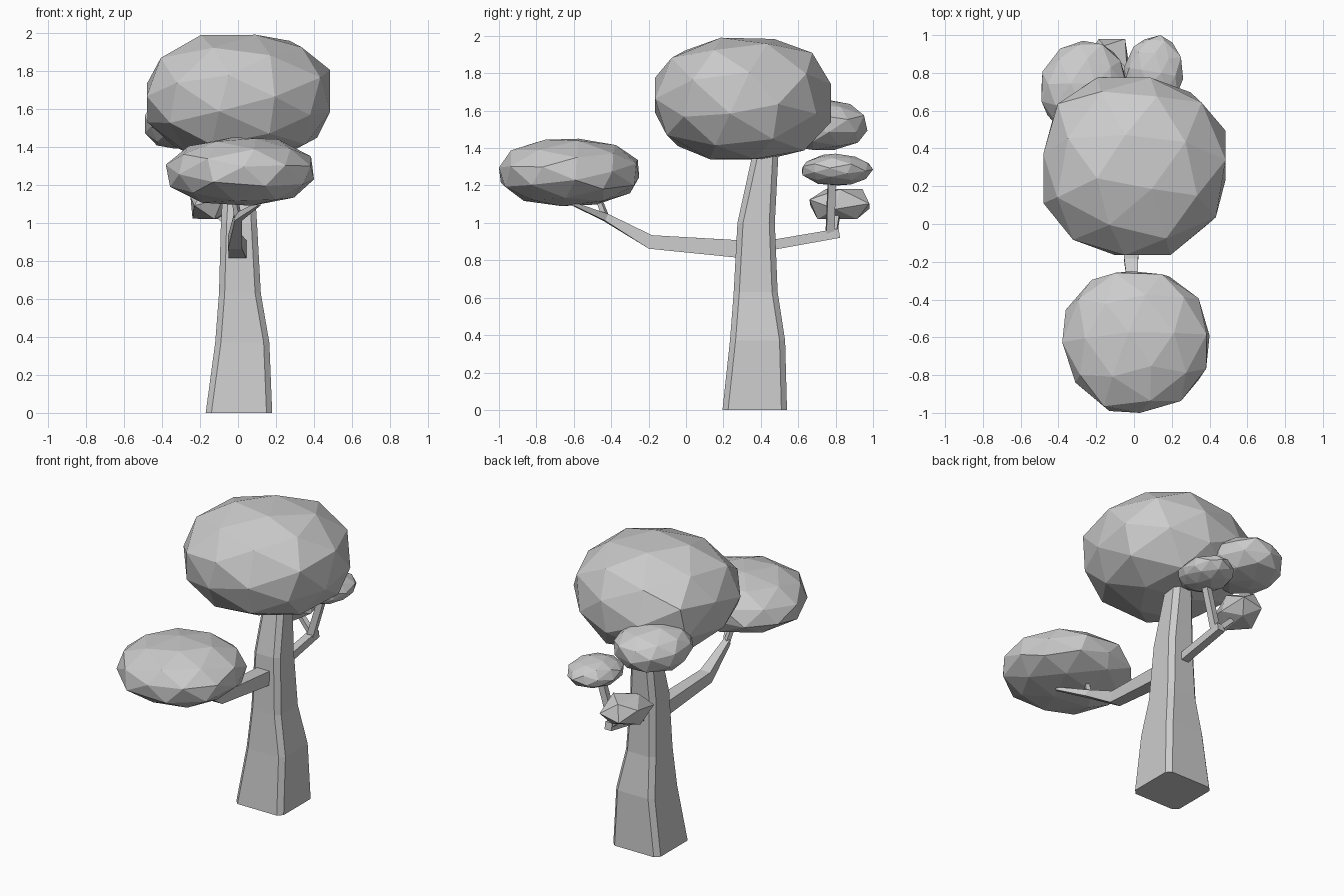
import bpy, bmesh, random
from mathutils import Vector, Euler

if "Cube" in bpy.data.objects:
    bpy.data.objects.remove(bpy.data.objects["Cube"])


def finish(bm, name):
    bmesh.ops.recalc_face_normals(bm, faces=bm.faces)
    mesh = bpy.data.meshes.new(name)
    bm.to_mesh(mesh)
    bm.free()
    obj = bpy.data.objects.new(name, mesh)
    bpy.context.collection.objects.link(obj)
    return obj


def loft(name, rings):
    """Closed skin through rings with equal point counts."""
    bm = bmesh.new()
    loops = [[bm.verts.new(p) for p in ring] for ring in rings]
    for a, b in zip(loops, loops[1:]):
        n = len(a)
        for i in range(n):
            bm.faces.new((a[i], a[(i + 1) % n], b[(i + 1) % n], b[i]))
    bm.faces.new(loops[0])
    bm.faces.new(loops[-1])
    return finish(bm, name)


def limb(name, path, radii):
    """Four-sided tapering branch along a path."""
    pts = [Vector(p) for p in path]
    rings = []
    for i, (p, r) in enumerate(zip(pts, radii)):
        d = (pts[min(i + 1, len(pts) - 1)] - pts[max(i - 1, 0)]).normalized()
        side = d.cross(Vector((0, 0, 1))).normalized()
        up = side.cross(d)
        rings.append([p + side * r * a + up * r * b
                      for a, b in ((-1, -1), (1, -1), (1, 1), (-1, 1))])
    return loft(name, rings)


def foliage(name, lo, hi, detail, seed, jitter=0.03, full=1.05):
    """Irregular faceted ball, slightly overfilled and flattened at its bounds."""
    rng = random.Random(seed)
    turn = Euler([rng.uniform(0, 3) for _ in range(3)]).to_matrix()
    bm = bmesh.new()
    bmesh.ops.create_icosphere(bm, subdivisions=detail, radius=1)
    for v in bm.verts:
        v.co = turn @ v.co + Vector([rng.uniform(-jitter, jitter) for _ in range(3)])
    for k in range(3):
        a = min(v.co[k] for v in bm.verts)
        b = max(v.co[k] for v in bm.verts)
        for v in bm.verts:
            t = ((v.co[k] - a) / (b - a) * 2 - 1) * full
            t = max(-1, min(1, t))
            v.co[k] = (lo[k] + hi[k]) / 2 + t * (hi[k] - lo[k]) / 2
    return finish(bm, name)


# Trunk: square with clipped corners, tapering and leaning
sections = [  # z, x0, x1, y0, y1
    (0.0, -0.17, 0.18, 0.195, 0.54),
    (0.37, -0.12, 0.165, 0.235, 0.53),
    (0.63, -0.10, 0.12, 0.255, 0.49),
    (1.0, -0.09, 0.10, 0.275, 0.475),
    (1.48, -0.06, 0.07, 0.38, 0.50)]
rings = []
for z, x0, x1, y0, y1 in sections:
    c = 0.03
    rings.append([(x0 + c, y0, z), (x1 - c, y0, z), (x1, y0 + c, z), (x1, y1 - c, z),
                  (x1 - c, y1, z), (x0 + c, y1, z), (x0, y1 - c, z), (x0, y0 + c, z)])
loft("trunk", rings)

# Front branch with its fork
limb("front_branch", [(0, 0.34, 0.856), (-0.015, -0.19, 0.898), (0.0, -0.43, 1.03), (0.11, -0.60, 1.10)],
     [0.048, 0.037, 0.02, 0.009])
limb("front_twig", [(0.0, -0.43, 1.03), (-0.02, -0.47, 1.14)], [0.015, 0.012])

# Back branch with two twigs
limb("back_branch", [(0, 0.42, 0.875), (0.0, 0.82, 0.945)], [0.027, 0.025])
limb("upper_back_twig", [(0.0, 0.77, 0.94), (0.09, 0.78, 1.25)], [0.022, 0.02])
limb("lower_back_twig", [(0.0, 0.79, 0.94), (-0.13, 0.81, 1.07)], [0.017, 0.015])

# Foliage clumps
foliage("main_canopy", (-0.48, -0.165, 1.34), (0.485, 0.775, 1.99), 2, 3, 0.03, 1.07)
foliage("front_canopy", (-0.38, -1.0, 1.09), (0.40, -0.25, 1.45), 2, 8)
foliage("back_canopy", (-0.49, 0.46, 1.39), (-0.04, 0.97, 1.66), 2, 5, 0.05)
foliage("upper_back_clump", (-0.05, 0.62, 1.20), (0.26, 1.0, 1.37), 2, 11, 0.05, 1.03)
foliage("lower_back_clump", (-0.25, 0.66, 1.02), (-0.02, 0.98, 1.18), 1, 4, 0.05, 1.12)
